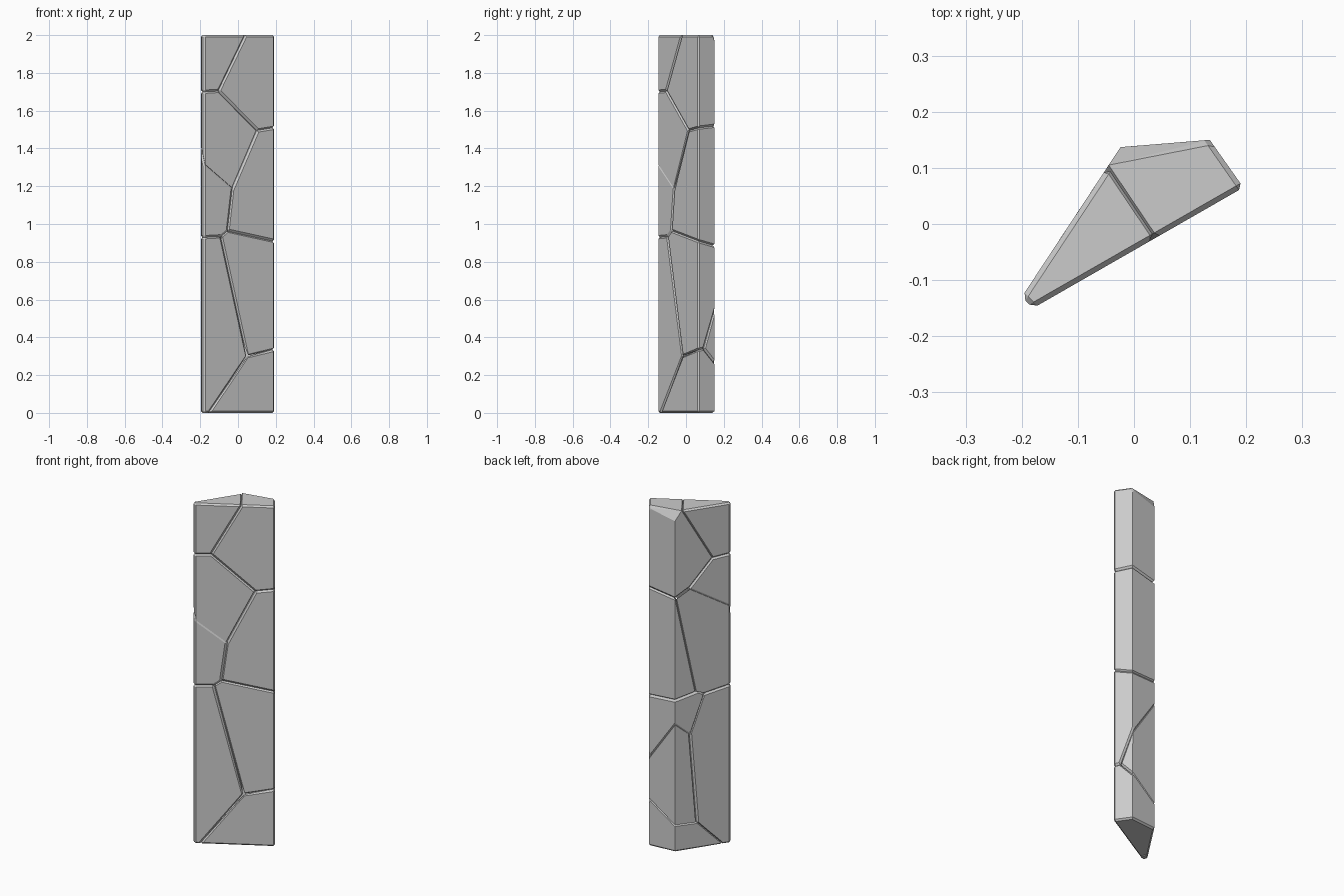
import bpy, bmesh
from math import radians
from mathutils import Vector

cube = bpy.data.objects.get("Cube")
if cube:
    bpy.data.objects.remove(cube, do_unlink=True)

stone = bpy.data.materials.new("grey stone")
stone.use_nodes = True
GREY = (0.6, 0.6, 0.6, 1)
stone.diffuse_color = GREY
stone.node_tree.nodes["Principled BSDF"].inputs["Base Color"].default_value = GREY

# Pillar footprint: five corners, anticlockwise from the thin end
A, B, C, D, E = [Vector(p) for p in
                 ((-.2, -.13), (-.18, -.15), (.195, .065), (.135, .15), (-.024, .137))]


def on_side(p, q):
    """Return a function placing a point on the wall from p to q."""
    def place(t, z):
        xy = p.lerp(q, t)
        return Vector((xy.x, xy.y, z))
    return place


def edge(corner, *heights):
    return [Vector((corner.x, corner.y, z)) for z in heights]


front, side, left = on_side(B, C), on_side(C, D), on_side(E, A)

# Crack junctions on the front wall, from top to bottom
f1, f2, f3, f4 = front(.59, 2), front(.21, 1.705), front(.76, 1.495), front(.4, 1.18)
f5, f6, f7, f8 = front(.335, .965), front(.24, .935), front(.61, .3), front(.07, 0)
# Crack junctions on the left rear wall and the right wall
l0, l1, l2, l3 = left(.12, 2), left(.67, 1.69), left(.27, 1.54), left(.36, .917)
l4, l5, l6, l7 = left(.51, .9), left(.27, .685), left(.4, .147), left(.85, 0)
r1 = side(.35, .34)

# Each stone is the hull of the junctions and corner heights around it
stones = {
    "top_left_stone": [f1, f2, l0, l1, *edge(A, 2, 1.7), *edge(B, 2, 1.7)],
    "top_right_stone": [f1, f2, f3, l0, l1, l2, *edge(C, 2, 1.51),
                        side(.9, 2), *edge(D, 1.985, 1.52), *edge(E, 1.945, 1.49)],
    "upper_left_stone": [f2, f3, f4, l1, l2, *edge(A, 1.7, 1.4), *edge(B, 1.7, 1.31)],
    "middle_right_stone": [f3, f4, f5, l3, *edge(C, 1.51, .91), *edge(D, 1.52, .885),
                           *edge(E, 1.49, .89)],
    "middle_left_stone": [f4, f5, f6, l2, l3, l4, *edge(A, 1.4, .93),
                          *edge(B, 1.31, .93), *edge(E, 1.49)],
    "lower_left_stone": [f6, f7, f8, l4, l5, l6, l7, *edge(A, .93, 0), *edge(B, .93, 0)],
    "lower_right_stone": [f5, f6, f7, l3, l4, l5, r1, *edge(C, .91, .335),
                          *edge(D, .885, .53), *edge(E, .89, .76)],
    "lower_back_stone": [r1, l5, l6, *edge(D, .53, .27), *edge(E, .76, .15)],
    "bottom_stone": [f7, f8, l6, l7, r1, *edge(C, .335, 0), *edge(D, .27, 0),
                     *edge(E, .15, 0)],
}


def build_stone(name, points):
    bm = bmesh.new()
    for p in points:
        bm.verts.new(p)
    hull = bmesh.ops.convex_hull(bm, input=bm.verts)
    loose = {v for v in hull["geom_interior"] + hull["geom_unused"]
             if isinstance(v, bmesh.types.BMVert)}
    bmesh.ops.delete(bm, geom=list(loose), context="VERTS")
    bmesh.ops.dissolve_limit(bm, angle_limit=radians(6), verts=bm.verts, edges=bm.edges)
    bmesh.ops.recalc_face_normals(bm, faces=bm.faces)
    # Chamfer the sharp rims so that neighbours meet in a groove
    sharp = [e for e in bm.edges if e.calc_face_angle(0) > radians(64)]
    bmesh.ops.bevel(bm, geom=sharp, offset=.009, segments=1, affect="EDGES",
                    clamp_overlap=True)
    mesh = bpy.data.meshes.new(name)
    bm.to_mesh(mesh)
    bm.free()
    mesh.materials.append(stone)
    bpy.context.collection.objects.link(bpy.data.objects.new(name, mesh))


for name, points in stones.items():
    build_stone(name, points)
